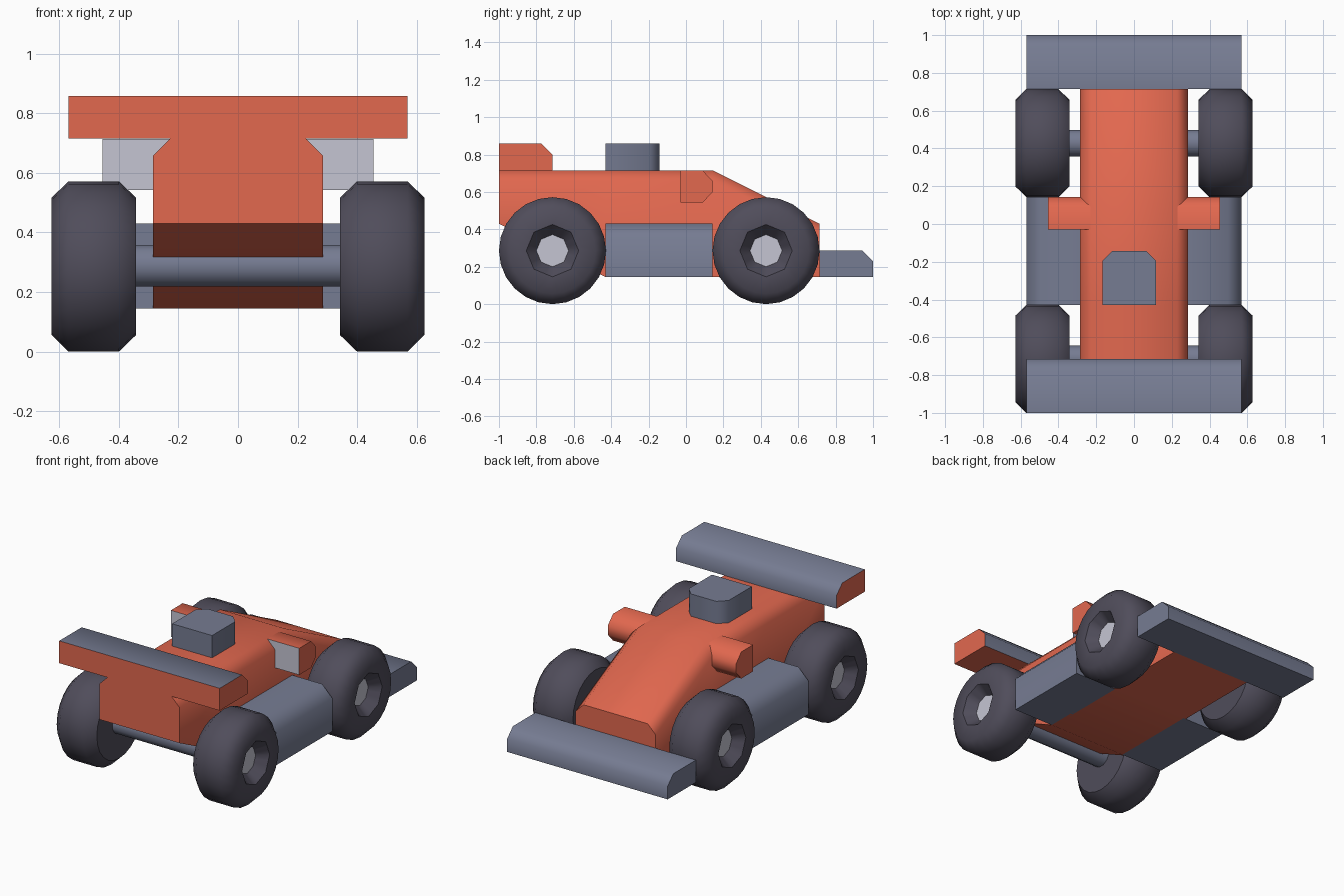
import bpy, bmesh, math
from mathutils import Vector

if "Cube" in bpy.data.objects:
    bpy.data.objects.remove(bpy.data.objects["Cube"])


def material(name, rgb):
    m = bpy.data.materials.new(name)
    m.diffuse_color = (*rgb, 1)
    m.use_nodes = True
    m.node_tree.nodes["Principled BSDF"].inputs["Base Color"].default_value = m.diffuse_color
    return m


ORANGE = material("orange paint", (0.76, 0.138, 0.078))
GREY = material("blue grey", (0.180, 0.200, 0.287))
TYRE = material("tyre dark", (0.080, 0.074, 0.104))
SILVER = material("silver", (0.56, 0.56, 0.65))


def loft(name, rings, mats, rule=None, angle=50):
    """Skin equal-length rings, cap both ends, colour faces by a rule."""
    bm = bmesh.new()
    loops = [[bm.verts.new(p) for p in ring] for ring in rings]
    for a, b in zip(loops, loops[1:]):
        for i in range(len(a)):
            j = (i + 1) % len(a)
            bm.faces.new((a[i], a[j], b[j], b[i]))
    bm.faces.new(loops[0][::-1])
    bm.faces.new(loops[-1])
    bmesh.ops.recalc_face_normals(bm, faces=bm.faces)
    bm.normal_update()
    if rule:
        for f in bm.faces:
            f.material_index = rule(f)
    me = bpy.data.meshes.new(name)
    bm.to_mesh(me)
    bm.free()
    for m in mats:
        me.materials.append(m)
    me.shade_smooth()
    me.set_sharp_from_angle(angle=math.radians(angle))
    ob = bpy.data.objects.new(name, me)
    bpy.context.collection.objects.link(ob)
    return ob


def along_x(profile, x0, x1):
    return [[(x, y, z) for y, z in profile] for x in (x0, x1)]


# Body: chamfered section swept from tail to nose (y, bottom, top)
C = 0.057
rings = []
for y, lo, hi in ((-1, .43, .715), (-.43, .145, .715), (.143, .145, .715), (.714, .145, .43)):
    half = [(.285, lo), (.285, hi - C), (.285 - C, hi)]
    rings.append([(x, y, z) for x, z in half + [(-x, z) for x, z in half[::-1]]])
loft("body", rings, [ORANGE])

# Front and rear wings: same chamfered bar
def wing_profile(y, z):
    return [(y, z), (y + .286, z), (y + .286, z + .085), (y + .228, z + .143), (y, z + .143)]

loft("front_wing", along_x(wing_profile(.714, .145), -.57, .57), [GREY])
loft("rear_wing", along_x(wing_profile(-1, .715), -.57, .57), [ORANGE, GREY],
     lambda f: int(f.normal.z > .3 or f.normal.y > .5))

# Air intake behind the cockpit
plan = [(-.167, -.43), (.117, -.43), (.117, -.195), (.065, -.143), (-.115, -.143), (-.167, -.195)]
loft("air_intake", [[(x, y, z) for x, y in plan] for z in (.71, .858)], [GREY])

# Axles
for label, y in (("front", .428), ("rear", -.714)):
    circle = [(y + .072 * math.cos((k + .5) * math.pi / 6), .288 + .072 * math.sin((k + .5) * math.pi / 6))
              for k in range(12)]
    loft(label + "_axle", along_x(circle, -.36, .36), [GREY])


def wheel(name, side, y):
    """Chamfered tyre with an octagonal recessed hub on the outer face."""
    def ring(x, r, octagon=False):
        pts = []
        for k in range(24):
            a = math.tau * k / 24
            rr = r
            if octagon:  # points along the octagon's straight edges
                rr = r * math.cos(math.pi / 8) / math.cos(a % (math.pi / 4) - math.pi / 8)
            pts.append((side * x, y + rr * math.cos(a), .286 + rr * math.sin(a)))
        return pts
    rings = [ring(.342, .23), ring(.4, .286), ring(.57, .286), ring(.627, .23),
             ring(.627, .14, True), ring(.565, .086, True)]
    loft(name, rings, [TYRE, SILVER],
         lambda f: int(len(f.verts) > 4 and abs(f.calc_center_median().x) > .5), 46)


for side, s in ((-1, "left"), (1, "right")):
    # Side pods with chamfered outer shoulder
    pod = [(.27, .145), (.57, .145), (.57, .358), (.498, .43), (.27, .43)]
    loft(s + "_side_pod", [[(side * x, y, z) for x, z in pod] for y in (-.43, .143)], [GREY])
    # Mirrors: silver glass on the -y face
    m = [(-.03, .543), (.09, .543), (.142, .6), (.142, .658), (.09, .714), (-.03, .714)]
    loft(s + "_mirror", along_x(m, side * .22, side * .456), [ORANGE, SILVER],
         lambda f: int(f.normal.y < -.9))
    for label, y in (("front", .428), ("rear", -.714)):
        wheel(f"{label}_{s}_wheel", side, y)
